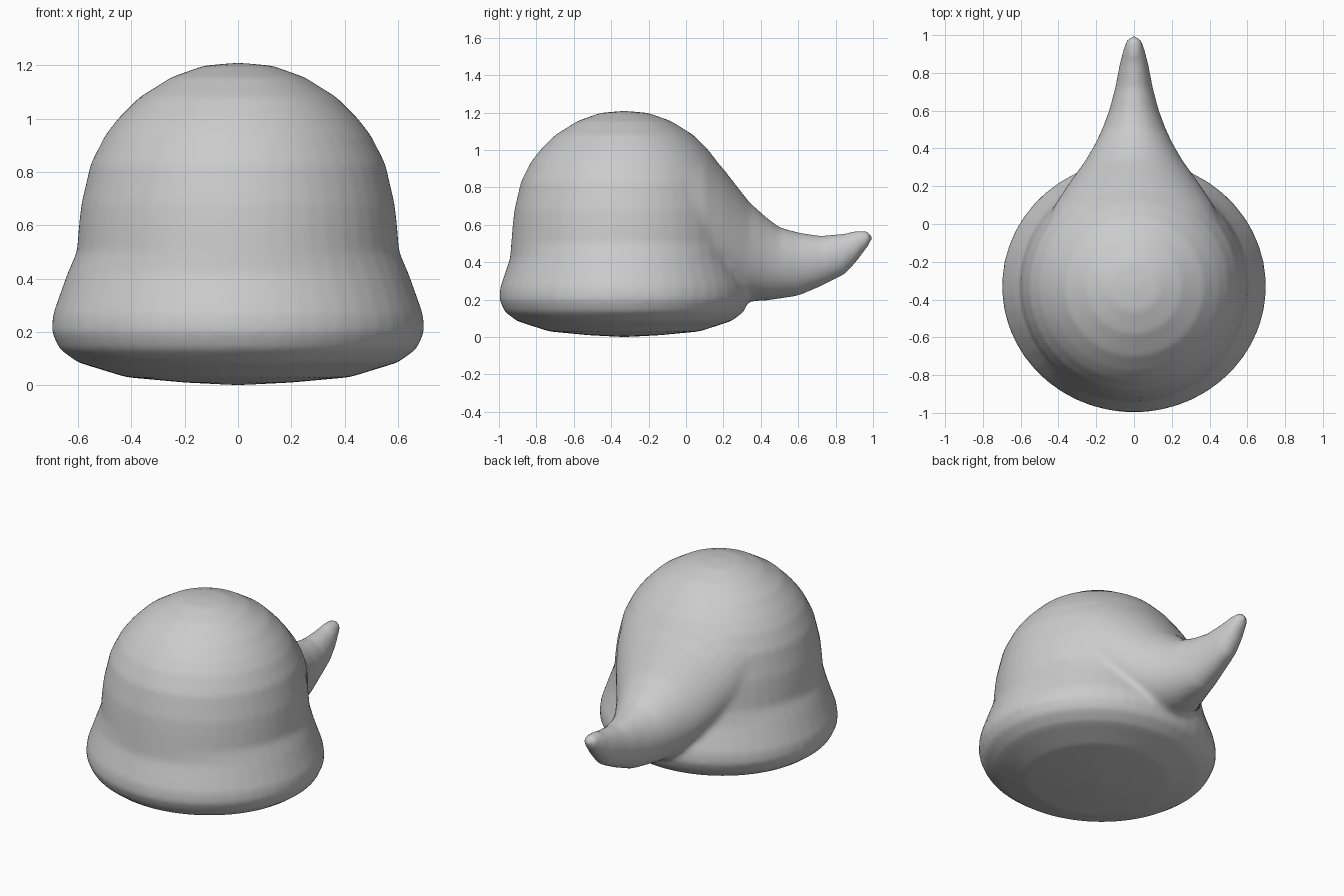
import bpy, bmesh, math
from mathutils import Vector

if "Cube" in bpy.data.objects:
    bpy.data.objects.remove(bpy.data.objects["Cube"])


def loft(name, rings, start, end):
    """Closed surface through equal rings, capped by fans to two poles."""
    bm = bmesh.new()
    rows = [[bm.verts.new(p) for p in ring] for ring in rings]
    n = len(rows[0])
    for a, b in zip(rows, rows[1:]):
        for i in range(n):
            j = (i + 1) % n
            bm.faces.new((a[i], a[j], b[j], b[i]))
    for row, pole in ((rows[0], start), (rows[-1], end)):
        tip = bm.verts.new(pole)
        for i in range(n):
            bm.faces.new((row[i], row[(i + 1) % n], tip))
    bmesh.ops.recalc_face_normals(bm, faces=bm.faces)
    mesh = bpy.data.meshes.new(name)
    bm.to_mesh(mesh)
    bm.free()
    obj = bpy.data.objects.new(name, mesh)
    bpy.context.collection.objects.link(obj)
    return obj


def turn(i, n):
    a = 2 * math.pi * (i + 0.5) / n
    return math.cos(a), math.sin(a)


# Domed bell body: radius, height
CY, N = -0.33, 48
profile = [(0.2, 0.01), (0.42, 0.03), (0.6, 0.085), (0.67, 0.135), (0.70, 0.20),
           (0.695, 0.265), (0.665, 0.35), (0.64, 0.42), (0.605, 0.5), (0.597, 0.6),
           (0.588, 0.68), (0.553, 0.83), (0.5, 0.935), (0.45, 1.0), (0.37, 1.08),
           (0.25, 1.155), (0.13, 1.198)]
rings = []
for r, z in profile:
    ry = r * (0.955 if z < 0.45 else 1.0)
    rings.append([(r * turn(i, N)[0], CY + ry * turn(i, N)[1], z) for i in range(N)])
body = loft("bell_body", rings, (0, CY, 0), (0, CY, 1.21))

# Upswept pointed tail: y, half width, bottom z, top z
sections = [(-0.1, 0.50, 0.40, 1.08), (0.0, 0.465, 0.36, 1.075), (0.1, 0.42, 0.30, 1.01),
            (0.2, 0.355, 0.24, 0.90), (0.27, 0.305, 0.21, 0.81), (0.34, 0.255, 0.19, 0.72),
            (0.43, 0.203, 0.195, 0.64), (0.5, 0.17, 0.205, 0.587), (0.6, 0.132, 0.22, 0.56),
            (0.72, 0.10, 0.27, 0.542), (0.85, 0.075, 0.335, 0.555), (0.91, 0.06, 0.40, 0.57),
            (0.97, 0.042, 0.48, 0.57)]
rings = []
for y, w, lo, hi in sections:
    mid, half = (lo + hi) / 2, (hi - lo) / 2
    rings.append([(w * turn(i, 32)[0], y, mid + half * turn(i, 32)[1]) for i in range(32)])
tail = loft("tail", rings, (0, -0.2, 0.7), (0, 1.005, 0.53))
tail.hide_render = True
tail.hide_set(True)

# Join the tail to the body and soften the seam
join = body.modifiers.new("join_tail", 'BOOLEAN')
join.operation = 'UNION'
join.object = tail
join.solver = 'EXACT'
remesh = body.modifiers.new("blend", 'REMESH')
remesh.mode = 'VOXEL'
remesh.voxel_size = 0.018
remesh.use_smooth_shade = True
soft = body.modifiers.new("soften", 'SMOOTH')
soft.factor = 0.5
soft.iterations = 5

bpy.context.view_layer.objects.active = body
body.select_set(True)
for m in list(body.modifiers):
    bpy.ops.object.modifier_apply(modifier=m.name)
bpy.data.objects.remove(tail)
bpy.ops.object.shade_smooth()
